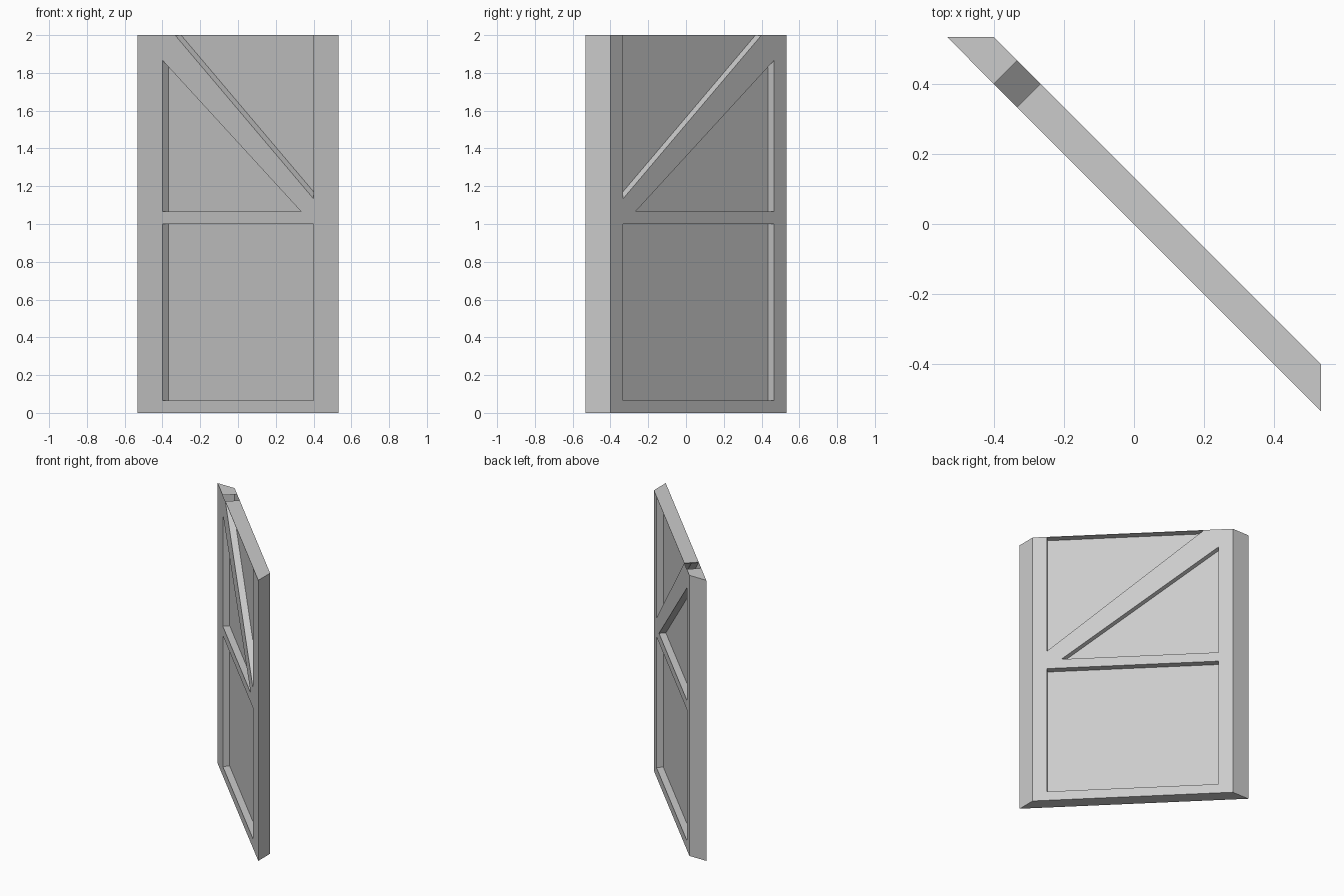
import bpy
import bmesh

if "Cube" in bpy.data.objects:
    bpy.data.objects.remove(bpy.data.objects["Cube"])

U = 1 / 15      # timber module: all coordinates below are in this unit
END = 8         # half width of the wall, where the ends are mitred


def slab(name, polys, near, far, open_edge=None):
    """Extrude (x, z) outlines, drawn on the diagonal wall plane, from depth near to far."""
    bm = bmesh.new()
    verts = {}
    for poly in polys:
        for x, z in poly:
            if (x, z) not in verts:
                verts[x, z] = bm.verts.new((x + near, -x + near, z))
        bm.faces.new([verts[p] for p in poly])
    out = bmesh.ops.extrude_face_region(bm, geom=bm.faces[:], use_keep_orig=True)
    d = far - near
    for v in out["geom"]:
        if isinstance(v, bmesh.types.BMVert):
            if v.co.x < -END + 0.01:        # left end is cut square to y
                v.co.x += 2 * d
            elif v.co.x > END - 0.01:       # right end is cut square to x
                v.co.y += 2 * d
            else:
                v.co.x += d
                v.co.y += d
    bmesh.ops.recalc_face_normals(bm, faces=bm.faces[:])
    if open_edge:
        pair = {verts[p] for p in open_edge}
        gone = [f for f in bm.faces if pair <= set(f.verts) and len(f.verts) == 4
                and abs(f.normal.z) > 0.9]
        bmesh.ops.delete(bm, geom=gone, context="FACES")
    bmesh.ops.scale(bm, vec=(U, U, U), verts=bm.verts[:])
    mesh = bpy.data.meshes.new(name)
    bm.to_mesh(mesh)
    bm.free()
    obj = bpy.data.objects.new(name, mesh)
    bpy.context.collection.objects.link(obj)
    return obj


# Timber frame: outlines share corner points so the joints are seamless
left_post = [(-8, 30), (-8, 0)] + [(-6, z) for z in (0, 1, 15, 16, 28, 30)]
right_post = [(8, 0), (8, 30)] + [(6, z) for z in (30, 17, 16, 15, 1, 0)]
sill = [(-6, 0), (6, 0), (6, 1), (-6, 1)]
rail = [(-6, 15), (6, 15), (6, 16), (5, 16), (-6, 16)]
brace = [(-6, 28), (5, 16), (6, 16), (6, 17), (-5, 30), (-6, 30)]
# The upper end of the hollow brace is open
slab("timber_frame", [left_post, right_post, sill, rail, brace], 0, 1,
     open_edge=[(-6, 30), (-5, 30)])

# Thin infill panels in the middle of the wall thickness
panels = {
    "lower_panel": [(-6, 1), (6, 1), (6, 15), (-6, 15)],
    "under_brace_panel": [(-6, 16), (5, 16), (-6, 28)],
    "over_brace_panel": [(6, 17), (6, 29.95), (-5, 29.95)],
}
for name, outline in panels.items():
    slab(name, [outline], 0.48, 0.52)

# Thin cap closing the top between brace and right post
slab("top_cap", [[(-5, 29.95), (6, 29.95), (6, 30), (-5, 30)]], 0, 1)
